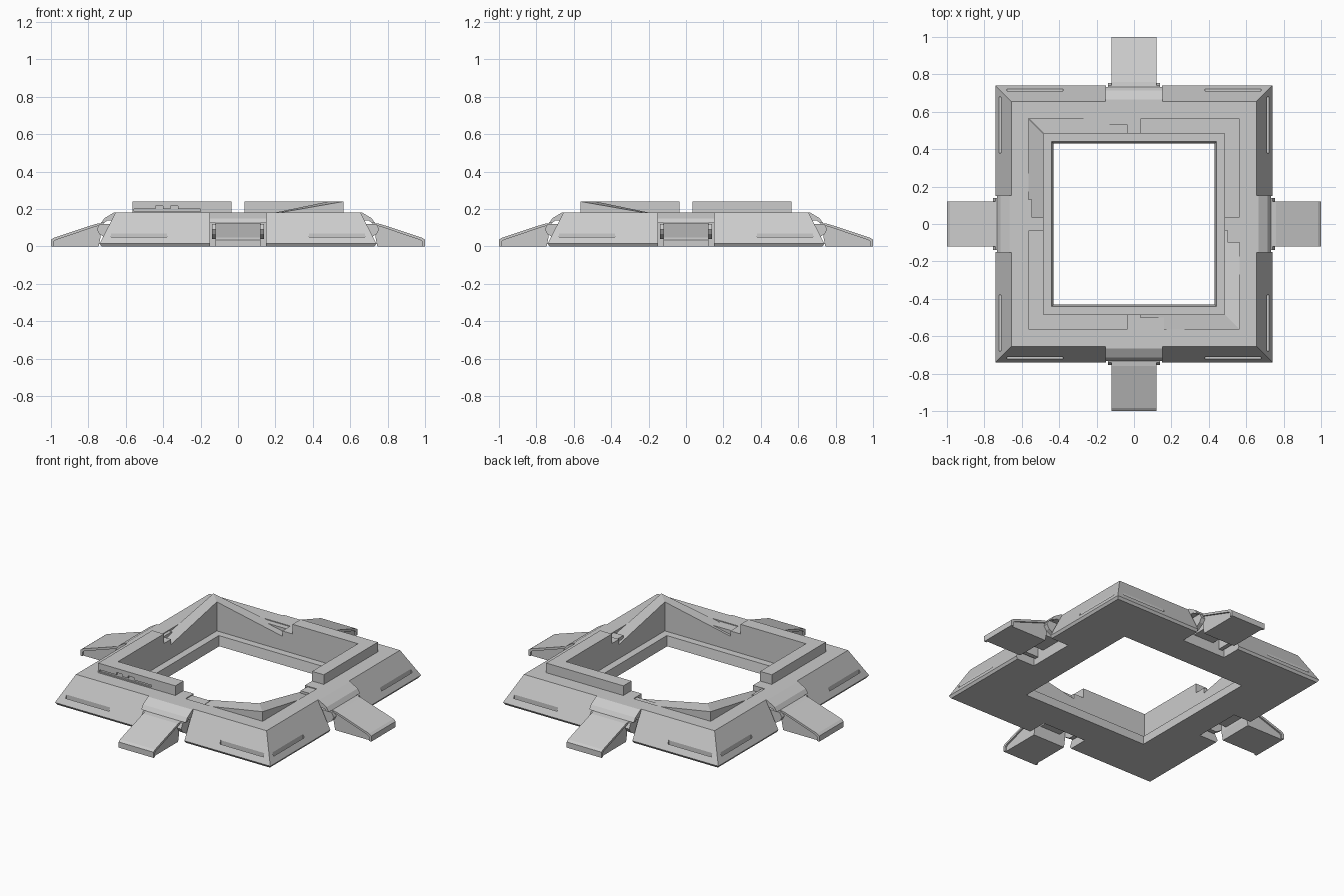
import bpy, bmesh
from mathutils import Matrix
from math import pi

cube = bpy.data.objects.get("Cube")
if cube:
    bpy.data.objects.remove(cube, do_unlink=True)


def finish(name, bm):
    bmesh.ops.recalc_face_normals(bm, faces=bm.faces)
    mesh = bpy.data.meshes.new(name)
    bm.to_mesh(mesh)
    bm.free()
    obj = bpy.data.objects.new(name, mesh)
    bpy.context.collection.objects.link(obj)
    return obj


def add_prism(bm, rings, side):
    """Bridge two matching outlines, then turn them to one of the four sides."""
    turn = Matrix.Rotation(side * pi / 2, 4, 'Z')
    a, b = [[bm.verts.new(turn @ Matrix.Translation(p).translation) for p in ring]
            for ring in rings]
    bm.faces.new(a)
    bm.faces.new(b[::-1])
    for i in range(len(a)):
        j = (i + 1) % len(a)
        bm.faces.new((a[i], b[i], b[j], a[j]))


def along(bm, side, profile, x0, x1):
    """Profile of (distance outward, height), swept along the side."""
    add_prism(bm, [[(x, -r, z) for r, z in profile] for x in (x0, x1)], side)


def across(bm, side, profile, r0, r1):
    """Profile of (position along side, height), swept outward, mitred at corners."""
    add_prism(bm, [[(max(-r, min(r, x)), -r, z) for x, z in profile]
                   for r in (r0, r1)], side)


def rect(a0, a1, z0, z1):
    return [(a0, z0), (a1, z0), (a1, z1), (a0, z1)]


def cut(target, cutter):
    mod = target.modifiers.new("cut", 'BOOLEAN')
    mod.operation = 'DIFFERENCE'
    mod.solver = 'EXACT'
    mod.object = cutter
    cutter.hide_render = True
    bpy.context.view_layer.update()
    graph = bpy.context.evaluated_depsgraph_get()
    mesh = bpy.data.meshes.new_from_object(target.evaluated_get(graph))
    target.modifiers.clear()
    target.data = mesh
    bpy.data.objects.remove(cutter, do_unlink=True)


OUTER, INNER, FLOOR, TOP, DECK = 0.565, 0.485, 0.13, 0.24, 0.18
GAP = 0.035

# Square base ring with sloped flanks, rim seat and inner ledge
profile = [(0.43, 0), (0.73, 0), (0.74, 0.015), (0.655, DECK), (OUTER, DECK),
           (OUTER, FLOOR), (INNER, FLOOR), (INNER, 0.06), (0.44, 0.06)]
bm = bmesh.new()
loops = [[bm.verts.new((sx * r, sy * r, z)) for r, z in profile]
         for sx, sy in ((1, 1), (-1, 1), (-1, -1), (1, -1))]
for k in range(4):
    a, b = loops[k], loops[(k + 1) % 4]
    for i in range(len(profile)):
        j = (i + 1) % len(profile)
        bm.faces.new((a[i], b[i], b[j], a[j]))
base = finish("base_ring", bm)

# Leg bays and narrow slits in the flanks
bm = bmesh.new()
for side in range(4):
    along(bm, side, [(0.61, -0.1), (0.8, -0.1), (0.8, 0.3), (0.66, 0.3),
                     (0.66, 0.135), (0.61, 0.135)], -0.15, 0.15)
    for s in (-1, 1):
        along(bm, side, rect(0.712, 0.722, 0.04, 0.2), s * 0.38, s * 0.68)
cut(base, finish("bay_cutter", bm))

for side, label in enumerate(("front", "left", "back", "right")):
    s = 1 if side % 2 == 0 else -1

    # Tall half of the rim
    bm = bmesh.new()
    across(bm, side, rect(-s * OUTER, -s * GAP, FLOOR, TOP), INNER, OUTER)
    wall = finish(label + "_rim_wall", bm)
    if side == 0:
        bm = bmesh.new()
        across(bm, side, [(-0.56, 0.187), (-0.2, 0.187), (-0.2, 0.2), (-0.32, 0.2),
                          (-0.32, 0.215), (-0.36, 0.215), (-0.36, 0.2), (-0.4, 0.2),
                          (-0.4, 0.215), (-0.44, 0.215), (-0.44, 0.2), (-0.56, 0.2)],
               OUTER - 0.01, OUTER + 0.02)
        cut(wall, finish("groove_cutter", bm))

    # Ramped half of the rim
    bm = bmesh.new()
    across(bm, side, [(s * GAP, FLOOR), (s * OUTER, FLOOR), (s * OUTER, TOP),
                      (s * GAP, 0.147)], INNER, OUTER)
    finish(label + "_rim_ramp", bm)

    # Low block in the rim gap, with a smaller step beside it
    bm = bmesh.new()
    across(bm, side, rect(-GAP, GAP, FLOOR, DECK), INNER, OUTER)
    finish(label + "_rim_block", bm)
    step, r_in = ((0.16, 0.5), (0.1, 0.5), (0.24, 0.53), (0.13, 0.545))[side]
    bm = bmesh.new()
    across(bm, side, rect(s * GAP, s * step, FLOOR, DECK - 0.005), r_in, OUTER)
    finish(label + "_rim_step", bm)

    # Cover above the leg bay
    bm = bmesh.new()
    along(bm, side, [(0.65, DECK), (0.665, DECK), (0.715, 0.15), (0.732, 0.125),
                     (0.715, 0.125), (0.7, 0.138), (0.65, 0.138)], -0.153, 0.153)
    finish(label + "_bay_cover", bm)

    # Wedge leg: outer skin over a slightly narrower core
    bm = bmesh.new()
    along(bm, side, [(1, 0), (1, 0.035), (0.985, 0.046), (0.76, 0.12), (0.72, 0.125),
                     (0.72, 0.112), (0.757, 0.107), (0.975, 0.034), (0.985, 0.025),
                     (0.985, 0)], -0.12, 0.12)
    finish(label + "_leg_skin", bm)
    bm = bmesh.new()
    along(bm, side, [(0.745, 0), (0.986, 0), (0.986, 0.028), (0.975, 0.036),
                     (0.757, 0.109), (0.735, 0.112), (0.735, 0.05)], -0.11, 0.11)
    finish(label + "_leg_core", bm)

    # Hinge arms joining the leg to the base
    bm = bmesh.new()
    for h in (-1, 1):
        along(bm, side, [(0.605, 0.04), (0.7, 0.04), (0.74, 0.065), (0.755, 0.09),
                         (0.74, 0.12), (0.605, 0.12)], h * 0.112, h * 0.138)
    along(bm, side, rect(0.605, 0.737, 0.065, 0.1), -0.07, 0.07)
    finish(label + "_hinge", bm)
